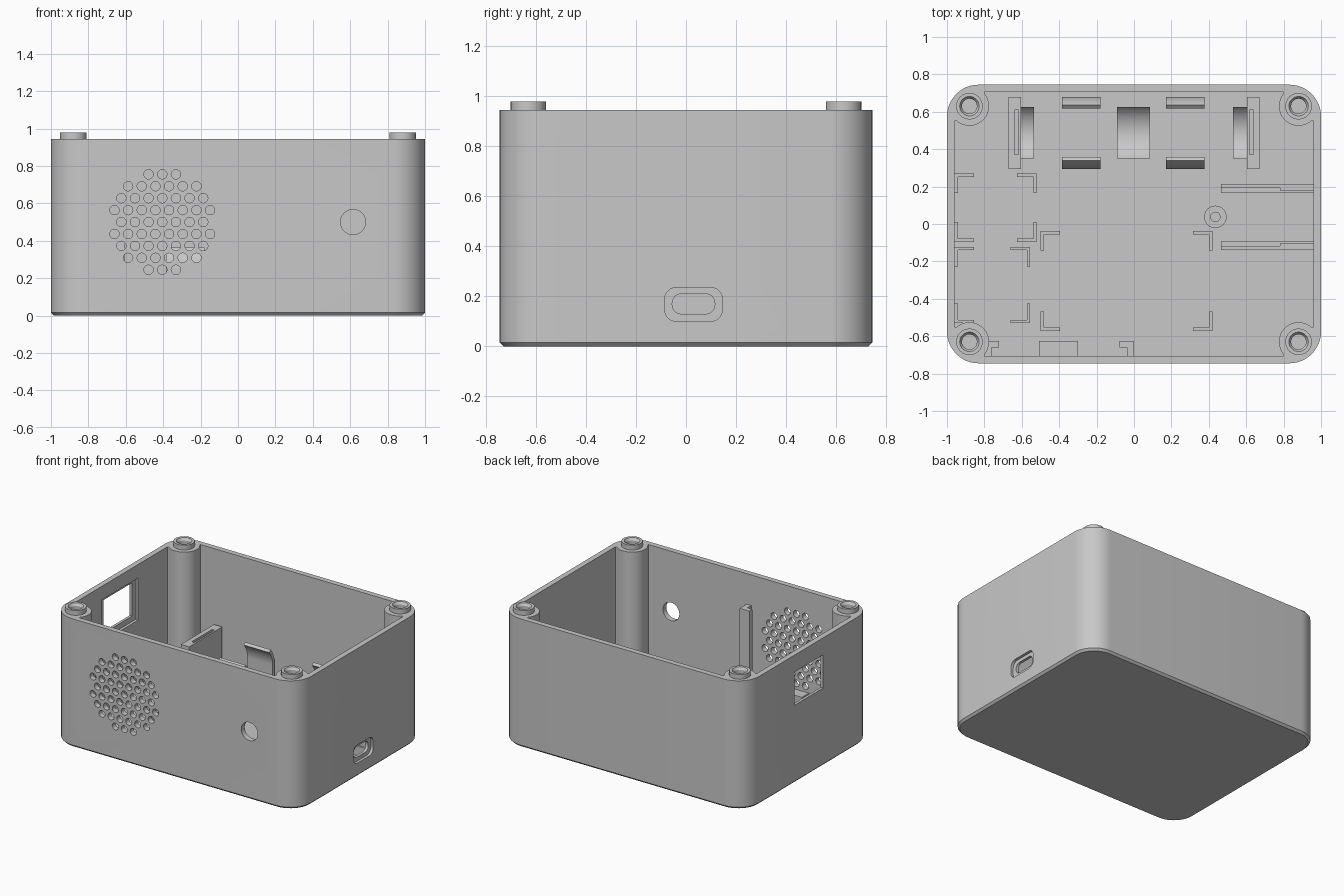
import bpy, bmesh, math
from mathutils import Vector

cube = bpy.data.objects.get("Cube")
if cube:
    bpy.data.objects.remove(cube)

grey = bpy.data.materials.new("matte grey plastic")
grey.use_nodes = True
grey.diffuse_color = (0.58, 0.58, 0.58, 1)
grey.node_tree.nodes["Principled BSDF"].inputs["Base Color"].default_value = grey.diffuse_color

TOP, FLOOR, HX, HY = 0.945, 0.04, 1.0, 0.745
BOSS_X, BOSS_Y = 0.88, 0.63
CORNERS = [(1, 1), (-1, 1), (-1, -1), (1, -1)]
AXES = {"x": lambda a, b, c: (c, a, b), "y": lambda a, b, c: (a, c, b), "z": lambda a, b, c: (a, b, c)}


def finish(name, bm):
    bmesh.ops.recalc_face_normals(bm, faces=bm.faces)
    mesh = bpy.data.meshes.new(name)
    bm.to_mesh(mesh)
    bm.free()
    mesh.materials.append(grey)
    obj = bpy.data.objects.new(name, mesh)
    bpy.context.scene.collection.objects.link(obj)
    return obj


def loft(bm, rings, caps=True):
    loops = [[bm.verts.new(p) for p in ring] for ring in rings]
    pairs = list(zip(loops, loops[1:]))
    if caps:
        bm.faces.new(loops[0])
        bm.faces.new(loops[-1])
    else:
        pairs.append((loops[-1], loops[0]))
    for low, high in pairs:
        for i in range(len(low)):
            j = (i + 1) % len(low)
            bm.faces.new((low[i], low[j], high[j], high[i]))


def prism(name, outlines, lo, hi, axis="z"):
    """Extrude one or more closed outlines along an axis."""
    bm = bmesh.new()
    for pts in outlines:
        loft(bm, [[AXES[axis](a, b, c) for a, b in pts] for c in (lo, hi)])
    return finish(name, bm)


def rect(a0, a1, b0, b1):
    return [(a0, b0), (a1, b0), (a1, b1), (a0, b1)]


def arc(cx, cy, r, start, end, n=16):
    angles = [math.radians(start + (end - start) * i / n) for i in range(n + 1)]
    return [(cx + r * math.cos(t), cy + r * math.sin(t)) for t in angles]


def circle(cx, cy, r, n=32):
    return arc(cx, cy, r, 0, 360, n)[:-1]


def rounded(cx, cy, hx, hy, r, n=12):
    pts = []
    for k, (sx, sy) in enumerate(CORNERS):
        pts += arc(cx + sx * (hx - r), cy + sy * (hy - r), r, 90 * k, 90 * k + 90, n)
    return pts


def turned(name, cx, cy, profile, n=32):
    """Revolve a closed radius/height profile about a vertical axis."""
    bm = bmesh.new()
    rings = []
    for i in range(n):
        t = math.tau * i / n
        rings.append([(cx + r * math.cos(t), cy + r * math.sin(t), z) for r, z in profile])
    loft(bm, rings, caps=False)
    return finish(name, bm)


def cut(obj, *cutters):
    """Subtract the cutters, bake the result and discard them."""
    for cutter in cutters:
        mod = obj.modifiers.new("cut", "BOOLEAN")
        mod.operation, mod.solver, mod.object = "DIFFERENCE", "EXACT", cutter
    graph = bpy.context.evaluated_depsgraph_get()
    mesh = bpy.data.meshes.new_from_object(obj.evaluated_get(graph))
    obj.modifiers.clear()
    obj.data = mesh
    for cutter in cutters:
        bpy.data.objects.remove(cutter)


# Outer case with a small chamfer under the base
bm = bmesh.new()
loft(bm, [[(x, y, z) for x, y in rounded(0, 0, HX - d, HY - d, 0.17 - d)]
          for d, z in ((0.015, 0), (0, 0.015), (0, TOP))])
case = finish("case_shell", bm)

# Cavity outline leaves a round screw pillar in each corner
corner = [(0.96, 0.55)] + arc(BOSS_X, BOSS_Y, 0.105, 310, 140, 24) + [(0.80, 0.705)]
outline = []
for sx, sy in CORNERS:
    pts = [(sx * x, sy * y) for x, y in corner]
    outline += pts if sx * sy > 0 else pts[::-1]
cavity = prism("cavity_cutter", [outline], FLOOR, 1.1)

# Speaker grille on a staggered grid
grille = []
for row in range(-4, 5):
    for col in range(-5, 6):
        dx, dz = 0.073 * (col + 0.5 * (row % 2)), 0.0638 * row
        if math.hypot(dx, dz) < 0.272:
            grille.append(circle(-0.405 + dx, 0.5 + dz, 0.025, 20))

cut(case, cavity,
    prism("grille_cutter", grille, -0.8, -0.68, "y"),
    prism("button_cutter", [circle(0.615, 0.5, 0.067)], -0.8, -0.68, "y"),
    prism("port_recess_cutter", [rounded(0.03, 0.168, 0.115, 0.067, 0.045, 6)], 0.98, 1.1, "x"),
    prism("port_cutter", [rounded(0.03, 0.17, 0.085, 0.04, 0.036, 6)], 0.9, 1.1, "x"),
    prism("window_cutter", [rect(-0.168, 0.168, 0.575, 0.82)], -1.1, -0.9, "x"),
    prism("window_recess_cutter", [rect(-0.21, 0.21, 0.535, 0.845)], -0.98, -0.9, "x"),
    prism("screw_cutter", [circle(sx * BOSS_X, sy * BOSS_Y, 0.04) for sx, sy in CORNERS], 0.6, 1.1))

# Locating bosses with countersunk holes
for sx, sy in CORNERS:
    turned("screw_boss", sx * BOSS_X, sy * BOSS_Y,
           [(0.071, TOP), (0.071, 0.98), (0.052, 0.98), (0.04, 0.962), (0.04, TOP)])

# Board locating corners: x range, y range
for name, x0, x1, y0, y1 in (("small_board_corner", -0.96, -0.52, -0.095, 0.27),
                             ("square_board_corner", -0.96, -0.555, -0.53, -0.122),
                             ("main_board_corner", -0.50, 0.42, -0.572, -0.037)):
    ell = [(0, 0), (0.105, 0), (0.105, 0.018), (0.018, 0.018), (0.018, 0.105), (0, 0.105)]
    for px, sx in ((x0, 1), (x1, -1)):
        for py, sy in ((y0, 1), (y1, -1)):
            prism(name, [[(px + sx * a, py + sy * b) for a, b in ell]], FLOOR, 0.1)

# Battery cradle: saddles, clips and slotted end plates
CY, CZ = 0.4875, 0.24
half = math.degrees(math.asin(0.1375 / 0.17))
dip = arc(CY, CZ, 0.17, 270 - half, 270 + half, 20)
saddle = [(dip[0][0], FLOOR)] + dip + [(dip[-1][0], FLOOR)]
for x0, x1 in ((-0.605, -0.535), (-0.09, 0.085), (0.53, 0.605)):
    prism("battery_saddle", [saddle], x0, x1, "x")

hook = ([(CY + 0.17, FLOOR), (CY + 0.1925, FLOOR)] + arc(CY, CZ, 0.1925, 0, 40, 10)
        + arc(CY, CZ, 0.17, 40, 0, 10))
for x0 in (-0.385, 0.17):
    prism("battery_clip_back", [hook], x0, x0 + 0.207, "x")
    prism("battery_clip_front", [[(2 * CY - y, z) for y, z in hook]], x0, x0 + 0.207, "x")

for s in (-1, 1):
    plate = prism("battery_end_plate", [rect(s * 0.605, s * 0.672, 0.295, 0.68)], FLOOR, 0.4)
    cut(plate, prism("contact_slot_cutter", [rect(s * 0.618, s * 0.638, 0.372, 0.61)], 0.08, 0.5))

# Speaker hooks and lower rest on the front wall
for s in (-1, 1):
    hook = [(0.40, -0.71), (0.40, -0.625), (0.322, -0.625), (0.322, -0.66), (0.362, -0.66), (0.362, -0.71)]
    prism("speaker_hook", [[(-0.40 + s * x, y) for x, y in hook]], FLOOR, 0.72)
prism("speaker_rest", [rect(-0.507, -0.30, -0.71, -0.625)], FLOOR, 0.2)

# Charging board rails with a lower ledge, and the screw post
for s in (-1, 1):
    prism("board_rail", [[(x, 0.0375 + s * y) for x, y in
                          ((0.465, 0.177), (0.96, 0.177), (0.96, 0.142), (0.78, 0.142), (0.78, 0.154), (0.465, 0.154))]],
          FLOOR, 0.17)
    prism("board_ledge", [[(x, 0.0375 + s * y) for x, y in rect(0.465, 0.96, 0.128, 0.156)]], FLOOR, 0.11)
turned("board_post", 0.435, 0.038, [(0.06, FLOOR), (0.06, 0.11), (0.025, 0.11), (0.025, FLOOR)])

# Smooth curved faces while keeping the edges crisp
for obj in bpy.context.scene.objects:
    obj.select_set(obj.type == "MESH")
bpy.context.view_layer.objects.active = case
bpy.ops.object.shade_smooth_by_angle(angle=math.radians(30))
